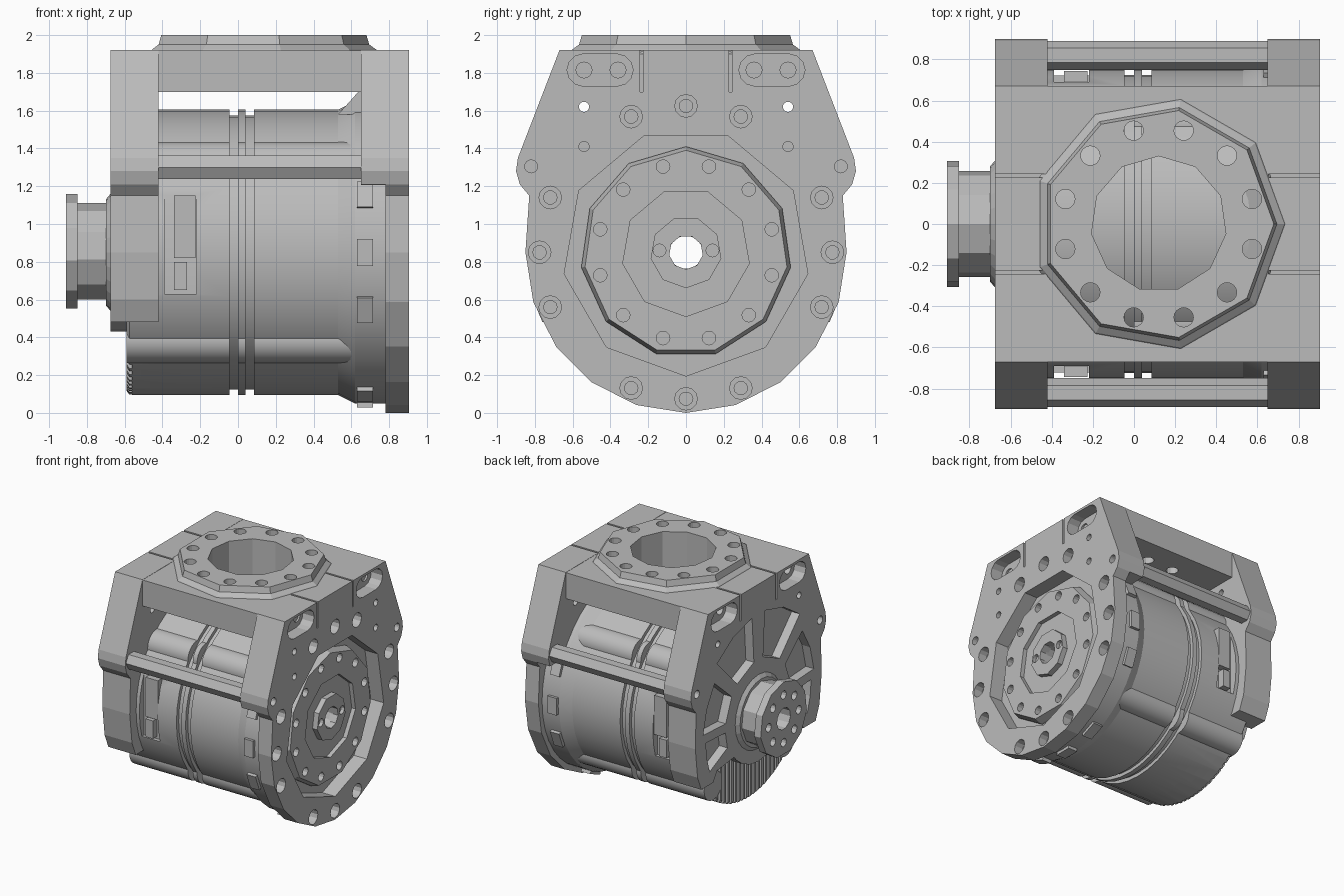
import bpy, bmesh
from math import sin, cos, radians, pi

if "Cube" in bpy.data.objects:
    bpy.data.objects.remove(bpy.data.objects["Cube"], do_unlink=True)

AXLE = 0.85          # height of the main shaft
TOP_X = 0.12         # centre of the top flange
SIDES = (-1, 1)

metal = bpy.data.materials.new("machined grey")
metal.use_nodes = True
GREY = (0.5, 0.5, 0.5, 1)
metal.diffuse_color = GREY
metal.node_tree.nodes["Principled BSDF"].inputs["Base Color"].default_value = GREY


def place(axis, u, v, w):
    return {"X": (w, u, v), "Y": (u, w, v), "Z": (u, v, w)}[axis]


def ngon(cu, cv, r, n=16, turn=0):
    return [(cu + r * cos(radians(turn) + 2 * pi * i / n),
             cv + r * sin(radians(turn) + 2 * pi * i / n)) for i in range(n)]


def rect(u0, u1, v0, v1):
    return [(u0, v0), (u1, v0), (u1, v1), (u0, v1)]


def polar(r, deg):
    return (r * cos(radians(deg)), AXLE + r * sin(radians(deg)))


def stadium(cu, cv, half, r):
    return [(cu + side * half + r * cos(radians(a)), cv + r * sin(radians(a)))
            for side, start in ((1, -90), (-1, 90)) for a in range(start, start + 181, 30)]


def prism(bm, pts, axis, lo, hi):
    a = [bm.verts.new(place(axis, u, v, lo)) for u, v in pts]
    b = [bm.verts.new(place(axis, u, v, hi)) for u, v in pts]
    bm.faces.new(a)
    bm.faces.new(b)
    for i in range(len(pts)):
        j = (i + 1) % len(pts)
        bm.faces.new((a[i], a[j], b[j], b[i]))


def lathe(bm, profile, axis="X", centre=(0, AXLE), n=32, turn=0):
    """Revolve a closed (along, radius) loop into a ring."""
    rings = [[bm.verts.new(place(axis, u, v, w)) for u, v in ngon(*centre, r, n, turn)]
             for w, r in profile]
    for k, ring in enumerate(rings):
        nxt = rings[(k + 1) % len(rings)]
        for i in range(n):
            j = (i + 1) % n
            bm.faces.new((ring[i], ring[j], nxt[j], nxt[i]))


def finish(name, bm):
    bmesh.ops.recalc_face_normals(bm, faces=bm.faces)
    me = bpy.data.meshes.new(name)
    bm.to_mesh(me)
    bm.free()
    me.materials.append(metal)
    ob = bpy.data.objects.new(name, me)
    bpy.context.collection.objects.link(ob)
    return ob


def soften(ob):
    bpy.ops.object.select_all(action="DESELECT")
    ob.select_set(True)
    bpy.context.view_layer.objects.active = ob
    bpy.ops.object.shade_smooth_by_angle(angle=radians(25))


def solid(name, *prisms):
    bm = bmesh.new()
    for p in prisms:
        prism(bm, *p)
    return finish(name, bm)


def turned(name, profile, **kw):
    bm = bmesh.new()
    lathe(bm, profile, **kw)
    return finish(name, bm)


def cut(ob, *prisms):
    """Subtract a set of separate prisms and bake the result."""
    tool = solid("cutter", *prisms)
    tool.hide_render = True
    mod = ob.modifiers.new("cut", "BOOLEAN")
    mod.object, mod.solver, mod.operation = tool, "EXACT", "DIFFERENCE"
    bpy.context.view_layer.update()
    me = bpy.data.meshes.new_from_object(ob.evaluated_get(bpy.context.evaluated_depsgraph_get()))
    ob.modifiers.clear()
    ob.data = me
    bpy.data.objects.remove(tool, do_unlink=True)


def mirrored(half):
    return half + [(-y, z) for y, z in reversed(half) if y > 0.001]


# End plate outlines: shared shoulder with ears, round or footed bottom
shoulder = [(0.83, 1.15), (0.88, 1.21), (0.9, 1.28), (0.89, 1.35), (0.67, 1.92)]
round_plate = mirrored([polar(0.85, a) for a in range(-90, 11, 18)] + shoulder)
foot_plate = mirrored([(0.2, 0.6), (0.55, 0.56), (0.6, 0.48), (0.76, 0.48), (0.81, 0.6), (0.84, 0.85)] + shoulder)
upper_block = mirrored([(0.5, 1.2)] + shoulder[1:])

# Hole patterns shared by the plates
slots = [stadium(s * 0.455, 1.815, 0.09, 0.085) for s in SIDES]
slot_holes = [ngon(s * y, 1.815, 0.042) for s in SIDES for y in (0.36, 0.54)]
pin_holes = [ngon(s * 0.54, 1.62, 0.027) for s in SIDES]
blind_pins = [ngon(s * 0.54, 1.41, 0.027) for s in SIDES]
rod_ends = [ngon(s * 0.82, 1.305, 0.034) for s in SIDES]
reliefs = [rect(s * 0.235 - 0.008, s * 0.235 + 0.008, 1.7, 2.1) for s in SIDES]
bolt_angles = (0, 22, 68, 90, 112, 158, 180, 202, 248, 270, 292, 338)

# Drive-side end plate with window, bolt counterbores and mounting slots
drive_plate = solid("drive_end_plate", (round_plate, "X", 0.78, 0.905))
block = solid("drive_upper_block", (upper_block, "X", 0.65, 0.78))
window = ngon(0, AXLE, 0.655, 9, -90)
cut(block, (window, "X", 0.6, 0.85), *[(p, "X", 0.6, 0.85) for p in pin_holes + reliefs])
cut(drive_plate, (window, "X", 0.6, 1),
    *[(ngon(*polar(0.775, a), 0.06, 12), "X", 0.83, 1) for a in bolt_angles],
    *[(p, "X", 0.8, 1) for p in slots + blind_pins + rod_ends],
    *[(p, "X", 0.7, 1) for p in pin_holes + reliefs])
cut(drive_plate, *[(ngon(*polar(0.775, a), 0.036, 10), "X", 0.79, 0.87) for a in bolt_angles])
cut(drive_plate, *[(p, "X", 0.785, 0.85) for p in slot_holes])

# Rear end plate with feet, wide radial pockets between thin spokes
rear_plate = solid("rear_end_plate", (foot_plate, "X", -0.675, -0.42))
pockets = []
for mid, half, outer in ((-11, 11, 0.7), (22, 16, 0.74), (66, 18, 0.82)):
    for centre in (mid, 180 - mid):
        pockets.append([polar(0.44, centre - half + 2)] +
                       [polar(outer, centre + half * k) for k in (-1, 0, 1)] +
                       [polar(0.44, centre + half - 2)])
cut(rear_plate, *[(p, "X", -0.8, -0.6) for p in pockets])
cut(rear_plate, *[(p, "X", -0.8, -0.57) for p in slots + rod_ends])
cut(rear_plate, *[(p, "X", -0.8, -0.3) for p in pin_holes + reliefs + [ngon(0, AXLE, 0.2)]])
cut(rear_plate, *[(p, "X", -0.59, -0.48) for p in slot_holes])

# Top bridge and bolted round flange with an open centre
bridge = solid("top_bridge", (rect(-0.425, 0.655, -0.67, 0.67), "Z", 1.7, 1.918))
flange = turned("top_flange", [(1.9, 0.3), (1.9, 0.63), (1.925, 0.61), (1.95, 0.575), (2, 0.56), (2, 0.3)],
                axis="Z", centre=(TOP_X, 0), n=9)
bore = ngon(TOP_X, 0, 0.33, 11, 90)
flange_holes = [ngon(TOP_X + 0.47 * cos(radians(a)), 0.47 * sin(radians(a)), 0.047)
                for a in range(15, 360, 30)]
for part in (bridge, flange):
    cut(part, *[(p, "Z", 1.6, 2.1) for p in [bore] + flange_holes])
solid("flange_gusset", ([(0.53, 1.58), (0.655, 1.58), (0.655, 1.72)], "Y", -0.3, 0.3))

# Motor barrel: grooves around the middle, flared drive end, cooling slots behind
R, G = 0.755, 0.725
barrel = turned("motor_barrel", [
    (-0.59, 0.09), (-0.59, 0.735), (-0.575, R), (-0.045, R), (-0.045, G), (0, G), (0, R),
    (0.04, R), (0.04, G), (0.085, G), (0.085, R), (0.53, R), (0.62, 0.8), (0.785, 0.8), (0.785, 0.09)], n=40)
cut(barrel, *[(rect(-0.39, -0.22, 0.63, 1.16), "Y", *sorted((s * 0.69, s * 0.9))) for s in SIDES],
    *[(rect(y * 0.05 - 0.014, y * 0.05 + 0.014, 0, 0.52), "X", -0.7, -0.56) for y in range(-9, 10)])
soften(barrel)

# Rounded corner ribs along the barrel, interrupted by the grooves
ribs = solid("barrel_corner_ribs", *[
    (ngon(*polar(0.67, a), 0.12, 24), "X", lo, hi)
    for a in (-44, 44, 136, 224) for lo, hi in ((-0.59, -0.045), (0, 0.04), (0.085, 0.6))])
cut(ribs, *[(ngon(*polar(0.7, a), 0.035, 12), "X", -0.7, -0.54) for a in (-44, 224)])
soften(ribs)

# Lugs around the drive end
solid("drive_end_lugs", *[
    ([polar(0.7, a - 5), polar(0.825, a - 5), polar(0.825, a + 5), polar(0.7, a + 5)], "X", 0.63, 0.715)
    for a in bolt_angles if a not in (68, 90, 112)])

# Side connectors and tie rods
for s, side in zip(SIDES, ("front", "back")):
    lo, hi = sorted((s * 0.66, s * 0.745))
    solid(side + "_connector", (rect(-0.34, -0.225, 0.82, 1.15), "Y", lo, hi),
          (rect(-0.34, -0.27, 0.65, 0.8), "Y", lo, hi))
    solid(side + "_tie_rod", (ngon(s * 0.82, 1.3, 0.071, 6), "X", -0.43, 0.66))

# Drive disc with bolt circle, recessed centre and raised shaft collar
disc = turned("drive_disc", [(0.74, 0.09), (0.74, 0.56), (0.8, 0.56), (0.86, 0.54), (0.86, 0.09)], n=11, turn=90)
cut(disc, (ngon(0, AXLE, 0.34, 9, -90), "X", 0.825, 1),
    *[(ngon(*polar(0.47, a), 0.036, 12), "X", 0.8, 1) for a in range(15, 360, 30)])
collar = turned("shaft_collar", [(0.8, 0.09), (0.8, 0.19), (0.87, 0.19), (0.87, 0.09)], n=9, turn=-90)
cut(collar, *[(ngon(s * 0.14, AXLE + 0.01, 0.034, 12), "X", 0.84, 1) for s in SIDES])

# Rear hub: bearing ring, neck and bolted output flange
turned("rear_bearing_ring", [(-0.58, 0.2), (-0.58, 0.42), (-0.675, 0.42), (-0.675, 0.31),
                             (-0.7, 0.28), (-0.7, 0.2)], n=24)
hub = turned("rear_hub", [(-0.58, 0.09), (-0.58, 0.26), (-0.85, 0.26), (-0.85, 0.31), (-0.91, 0.31),
                          (-0.91, 0.09)], n=11, turn=90)
cut(hub, *[(ngon(*polar(0.2, a), 0.035, 12), "X", -1, -0.82) for a in range(0, 360, 45)])
